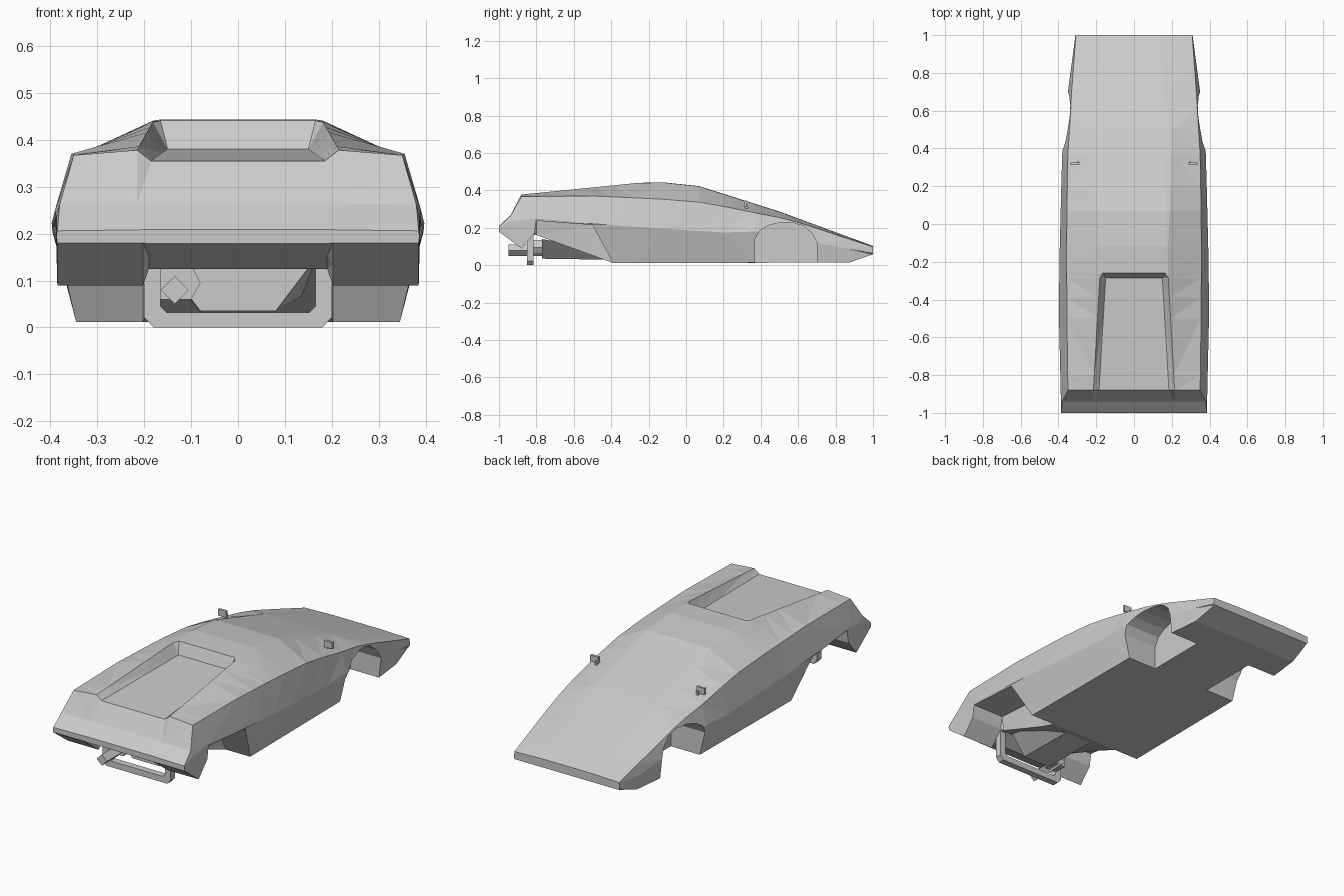
import bpy, bmesh
from mathutils import Vector

if "Cube" in bpy.data.objects:
    bpy.data.objects.remove(bpy.data.objects["Cube"])


def make_object(name, verts, faces):
    mesh = bpy.data.meshes.new(name)
    mesh.from_pydata(verts, [], faces)
    bm = bmesh.new()
    bm.from_mesh(mesh)
    bmesh.ops.recalc_face_normals(bm, faces=bm.faces)
    bm.to_mesh(mesh)
    bm.free()
    ob = bpy.data.objects.new(name, mesh)
    bpy.context.collection.objects.link(ob)
    return ob


def loft(name, rings):
    n = len(rings[0])
    verts = [p for r in rings for p in r]
    faces = [(k * n + i, k * n + (i + 1) % n, (k + 1) * n + (i + 1) % n, (k + 1) * n + i)
             for k in range(len(rings) - 1) for i in range(n)]
    faces += [tuple(range(n)), tuple(range(len(verts) - n, len(verts)))]
    return make_object(name, verts, faces)


def box(name, lo, hi):
    (a, b, c), (d, e, f) = lo, hi
    return loft(name, [[(a, y, c), (d, y, c), (d, y, f), (a, y, f)] for y in (b, e)])


def at(track, y):
    """Interpolate (width, height) along a body line given as (y, x, z) points."""
    for (y0, x0, z0), (y1, x1, z1) in zip(track, track[1:]):
        if y <= y1 + 1e-6:
            t = (y - y0) / (y1 - y0)
            return x0 + (x1 - x0) * t, z0 + (z1 - z0) * t
    return track[-1][1:]


# Body lines running from tail (-y) to nose (+y)
pan = [(-1, .19, .179), (-.88, .19, .125), (-.81, .19, .165), (-.39, .19, .012),
       (.87, .19, .014), (1, .19, .058)]
sill = [(-1, .385, .18), (-.88, .385, .09), (-.81, .387, .17), (-.8, .387, .238),
        (-.5, .393, .215), (-.39, .345, .012), (.7, .338, .014), (.87, .32, .015), (1, .305, .058)]
waist = [(-1, .387, .195), (-.94, .387, .235), (-.8, .39, .25), (-.5, .397, .222),
         (-.2, .395, .2), (.2, .385, .175), (.37, .38, .18), (.55, .367, .17),
         (.7, .35, .12), (1, .31, .063)]
shoulder = [(-1, .385, .206), (-.94, .38, .262), (-.88, .35, .367), (-.5, .355, .37),
            (-.15, .357, .355), (.1, .355, .335), (.37, .35, .28), (.55, .338, .245),
            (.7, .33, .197), (1, .308, .098)]
roof = [(-1, .215, .208), (-.94, .215, .264), (-.88, .215, .378), (-.26, .18, .44),
        (-.12, .18, .441), (.07, .19, .42), (.5, .2, .285), (1, .17, .102)]
deck = [(-1, .185, .209), (-.94, .185, .265), (-.88, .185, .355), (-.285, .15, .38),
        (-.26, .165, .4405), (-.12, .165, .443), (.07, .17, .423), (.5, .17, .287), (1, .15, .103)]

# Main shell, with recessed deck and open rear wheel bays
rings = []
for y in (-1, -.94, -.88, -.81, -.8, -.5, -.39, -.285, -.26, -.12, .07, .2, .37, .5, .6, .7, .87, 1):
    (px, pz), (sx, sz) = at(pan, y), at(sill, y)
    half = [(px, pz), (px + .012, sz), (sx, sz), at(waist, y), at(shoulder, y), at(roof, y), at(deck, y)]
    ring = [(0, pz)] + half + [(0, half[-1][1])] + [(-x, z) for x, z in reversed(half)]
    rings.append([(x, y, z) for x, z in ring])
body = loft("car_body", rings)
bm = bmesh.new()
bm.from_mesh(body.data)
bmesh.ops.triangulate(bm, faces=bm.faces)
bm.to_mesh(body.data)
bm.free()

# Front wheel wells
arch = [(.37, -.05), (.37, .14), (.395, .185), (.44, .213), (.5, .228), (.57, .228),
        (.63, .21), (.675, .17), (.7, .12), (.7, -.05)]
for side in (-1, 1):
    cutter = loft("wheel_well_cutter", [[(side * x, y, z) for y, z in arch] for x in (.17, .5)])
    cutter.hide_render = True
    cutter.hide_viewport = True
    mod = body.modifiers.new("wheel_well", 'BOOLEAN')
    mod.operation = 'DIFFERENCE'
    mod.solver = 'EXACT'
    mod.object = cutter

# Door mirrors on short stems
for side, label in ((-1, "left"), (1, "right")):
    xs = sorted((side * .288, side * .335))
    box(label + "_mirror", (xs[0], .312, .312), (xs[1], .325, .346))
    xs = sorted((side * .29, side * .303))
    box(label + "_mirror_stem", (xs[0], .316, .28), (xs[1], .332, .325))

# U-shaped guard under the tail
outer = [(.2, .165), (.2, .022), (.18, 0)]
inner = [(.165, .165), (.165, .045), (.152, .032)]
left = [(-x, z) for x, z in outer]
u = outer + left[::-1] + [(-x, z) for x, z in inner] + inner[::-1]
loft("tail_guard", [[(x, y, z) for x, z in u] for y in (-.85, -.815)])

# Gearbox casing, tapered towards the bottom
loft("gearbox", [[(-.16, y, t), (-.08, y, b), (.08, y, b), (.16, y, t)]
                 for y, t, b in ((-.77, .14, .035), (-.43, .08, .03))])


# Exhaust: diamond tailpipe and thicker muffler
def diamond(r, y, x, z):
    return [(x + r, y, z), (x, y, z + r), (x - r, y, z), (x, y, z - r)]


loft("tailpipe", [diamond(.03, y, -.135, .08) for y in (-.95, -.74)])
loft("muffler", [[(-.17, y, .06), (-.1, y, .06), (-.08, y, .095), (-.1, y, .135), (-.17, y, .135)]
                 for y in (-.82, -.75)])
